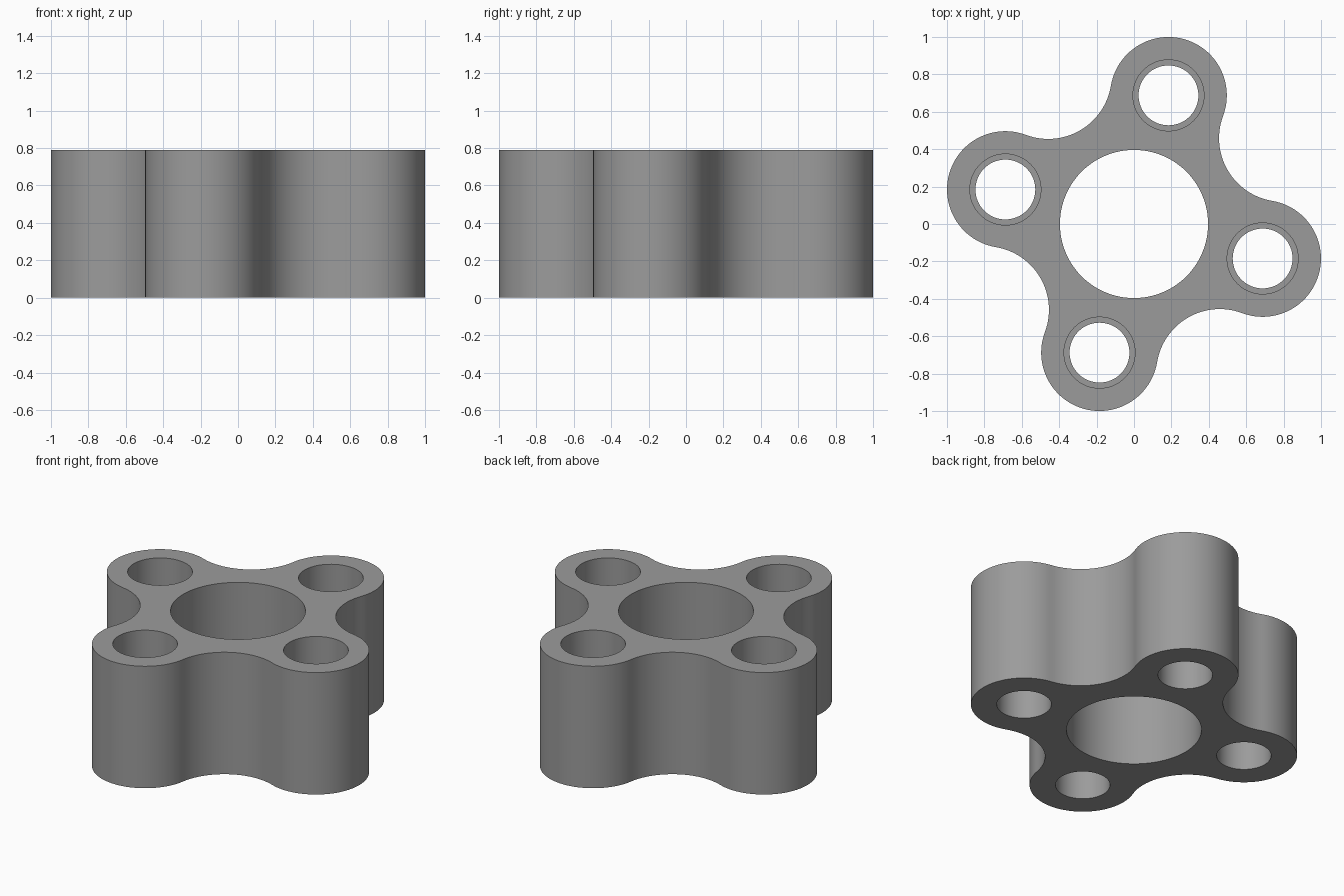
import bpy, bmesh, math
from mathutils import Vector

if "Cube" in bpy.data.objects:
    bpy.data.objects.remove(bpy.data.objects["Cube"])

HEIGHT = 0.79
LOBE_DIST, LOBE_R = 0.712, 0.312      # lobe centres and outer radius
VALLEY_R = 0.34                       # concave blend between lobes
CORE_R, BORE_R, POCKET_R = 0.396, 0.16, 0.19
POCKET_DEPTH = 0.42
START = math.radians(-15)


def polar(r, a):
    return Vector((r * math.cos(a), r * math.sin(a)))


def arc(centre, r, a0, a1, n):
    return [centre + polar(r, a0 + (a1 - a0) * i / n) for i in range(n + 1)]


# Outline: four convex lobes joined by tangent concave arcs
half = LOBE_DIST * math.sin(math.pi / 4)
valley_dist = half + math.sqrt((LOBE_R + VALLEY_R) ** 2 - half ** 2)
outline = []
for k in range(4):
    a = START + k * math.pi / 2
    lobe = polar(LOBE_DIST, a)
    valley = polar(valley_dist, a + math.pi / 4)
    d = valley - lobe
    t = math.atan2(d.y, d.x) - a
    t = math.atan2(math.sin(t), math.cos(t))          # tangent angle from the lobe axis
    outline += arc(lobe, LOBE_R, a - t, a + t, 48)
    sweep = a + math.pi / 4 + math.pi                 # valley arc faces the middle
    b = math.atan2(-d.y, -d.x) - sweep
    b = math.atan2(math.sin(b), math.cos(b))
    outline += arc(valley, VALLEY_R, sweep + b, sweep - b, 28)[1:-1]

# Solid body
bm = bmesh.new()
face = bm.faces.new([bm.verts.new((p.x, p.y, 0)) for p in outline])
top = bmesh.ops.extrude_face_region(bm, geom=[face])["geom"]
bmesh.ops.translate(bm, vec=(0, 0, HEIGHT),
                    verts=[g for g in top if isinstance(g, bmesh.types.BMVert)])
bmesh.ops.recalc_face_normals(bm, faces=bm.faces)
mesh = bpy.data.meshes.new("lobed_block")
bm.to_mesh(mesh)
bm.free()
body = bpy.data.objects.new("lobed_block", mesh)
bpy.context.collection.objects.link(body)

grey = bpy.data.materials.new("grey")
grey.diffuse_color = (0.33, 0.33, 0.33, 1)
grey.use_nodes = True
grey.node_tree.nodes["Principled BSDF"].inputs["Base Color"].default_value = grey.diffuse_color
mesh.materials.append(grey)


def drill(centre, r, z0, z1, sides):
    bpy.ops.mesh.primitive_cylinder_add(vertices=sides, radius=r, depth=z1 - z0,
                                        location=(centre.x, centre.y, (z0 + z1) / 2))
    cutter = bpy.context.object
    cutter.name = "hole_cutter"
    cutter.hide_render = True
    mod = body.modifiers.new("hole", "BOOLEAN")
    mod.operation, mod.solver, mod.object = "DIFFERENCE", "EXACT", cutter
    bpy.context.view_layer.objects.active = body
    bpy.ops.object.modifier_apply(modifier=mod.name)
    bpy.data.objects.remove(cutter)


# Central bore, then a through hole and a wider upper pocket in each lobe
drill(Vector((0, 0)), CORE_R, -0.1, HEIGHT + 0.1, 96)
for k in range(4):
    c = polar(LOBE_DIST, START + k * math.pi / 2)
    drill(c, BORE_R, -0.1, HEIGHT + 0.1, 64)
    drill(c, POCKET_R, HEIGHT - POCKET_DEPTH, HEIGHT + 0.1, 64)

# Smooth walls, sharp rims
bpy.ops.object.select_all(action="DESELECT")
body.select_set(True)
bpy.context.view_layer.objects.active = body
bpy.ops.object.shade_smooth_by_angle(angle=math.radians(30))
